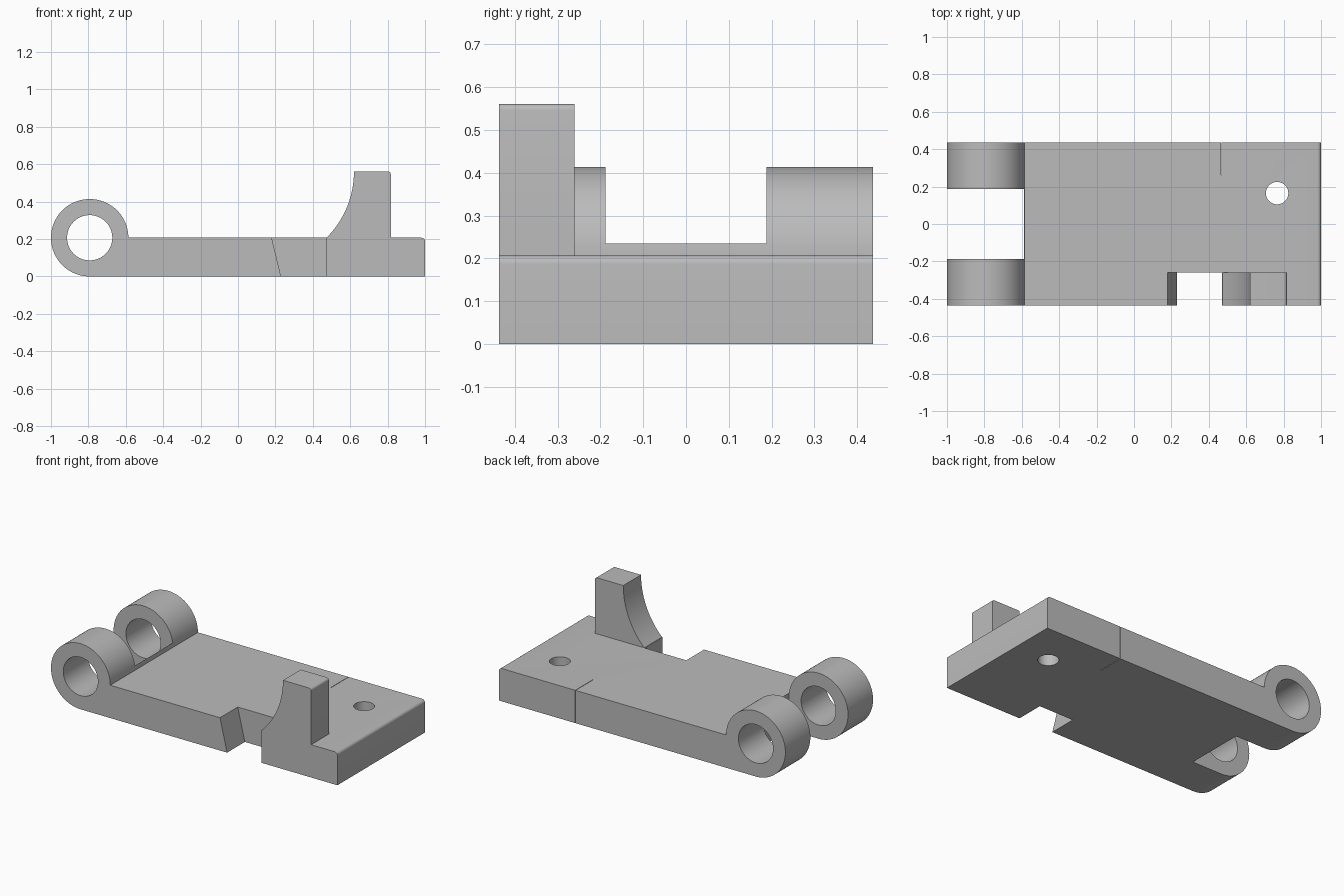
import bpy, bmesh, math

if "Cube" in bpy.data.objects:
    bpy.data.objects.remove(bpy.data.objects["Cube"], do_unlink=True)

GREY = (0.5, 0.5, 0.5, 1.0)
mat = bpy.data.materials.new("plain grey")
mat.use_nodes = True
mat.diffuse_color = GREY
mat.node_tree.nodes["Principled BSDF"].inputs["Base Color"].default_value = GREY

T = 0.207            # plate thickness, also knuckle radius
W = 0.437            # half width
PIN_X = -0.793       # hinge axis
STEP_Y = -0.26       # inner face of the notch and horn


def arc(cx, cz, r, a0, a1, n):
    """Points on an arc, angles in degrees."""
    angles = [math.radians(a0 + (a1 - a0) * i / n) for i in range(n + 1)]
    return [(cx + r * math.cos(a), cz + r * math.sin(a)) for a in angles]


def prism(name, profile, lo, hi, axis="Y"):
    """Extrude a closed profile along Y (x, z points) or Z (x, y points)."""
    bm = bmesh.new()
    place = (lambda p: (p[0], lo, p[1])) if axis == "Y" else (lambda p: (p[0], p[1], lo))
    face = bm.faces.new([bm.verts.new(place(p)) for p in profile])
    out = bmesh.ops.extrude_face_region(bm, geom=[face])
    move = (0, hi - lo, 0) if axis == "Y" else (0, 0, hi - lo)
    verts = [v for v in out["geom"] if isinstance(v, bmesh.types.BMVert)]
    bmesh.ops.translate(bm, vec=move, verts=verts)
    bmesh.ops.recalc_face_normals(bm, faces=bm.faces)
    mesh = bpy.data.meshes.new(name)
    bm.to_mesh(mesh)
    bm.free()
    mesh.materials.append(mat)
    obj = bpy.data.objects.new(name, mesh)
    bpy.context.collection.objects.link(obj)
    return obj


def combine(target, other, operation):
    """Apply a boolean and discard the helper."""
    mod = target.modifiers.new("cut", "BOOLEAN")
    mod.operation = operation
    mod.solver = "EXACT"
    mod.object = other
    bpy.context.view_layer.objects.active = target
    bpy.ops.object.modifier_apply(modifier=mod.name)
    bpy.data.objects.remove(other, do_unlink=True)


def box(x0, x1, z0, z1):
    return [(x0, z0), (x1, z0), (x1, z1), (x0, z1)]


# Plate with the rolled knuckle and a rounded far edge
profile = [(1.0, 0)] + arc(0.98, T - 0.02, 0.02, 0, 90, 6)
profile += arc(PIN_X, T, T, 0, 270, 60)
plate = prism("hinge_plate", profile, -W, W)

# Gap between the two knuckles
combine(plate, prism("gap", box(-1.2, -0.588, -0.1, 0.6), -0.188, 0.188), "DIFFERENCE")

# Hinge pin bore
bore = arc(PIN_X, T, 0.121, 0, 360, 64)[:-1]
combine(plate, prism("bore", bore, -0.6, 0.6), "DIFFERENCE")

# Edge notch with one sloping side
slope = 0.05 / T
notch = [(0.23 + 0.1 * slope, -0.1), (0.47, -0.1), (0.47, 0.3), (0.18 - (0.3 - T) * slope, 0.3)]
combine(plate, prism("notch", notch, -0.6, STEP_Y), "DIFFERENCE")

# Fixing hole
hole = arc(0.765, 0.165, 0.06, 0, 360, 40)[:-1]
combine(plate, prism("hole", hole, -0.1, 0.4, "Z"), "DIFFERENCE")

# Hairline slit at the back edge
combine(plate, prism("slit", box(0.4645, 0.4675, -0.1, 0.4), 0.262, 0.6), "DIFFERENCE")

# Horn with a concave flank
horn = [(0.47, 0.08), (0.817, 0.08)] + arc(0.802, 0.546, 0.015, 0, 90, 5)
horn += arc(0.12, 0.561, 0.5, 0, -45, 20)
combine(plate, prism("horn", horn, -W, STEP_Y), "UNION")

# Smooth the curved surfaces, keep the edges crisp
bpy.ops.object.select_all(action="DESELECT")
plate.select_set(True)
bpy.context.view_layer.objects.active = plate
bpy.ops.object.shade_smooth_by_angle(angle=math.radians(30))
